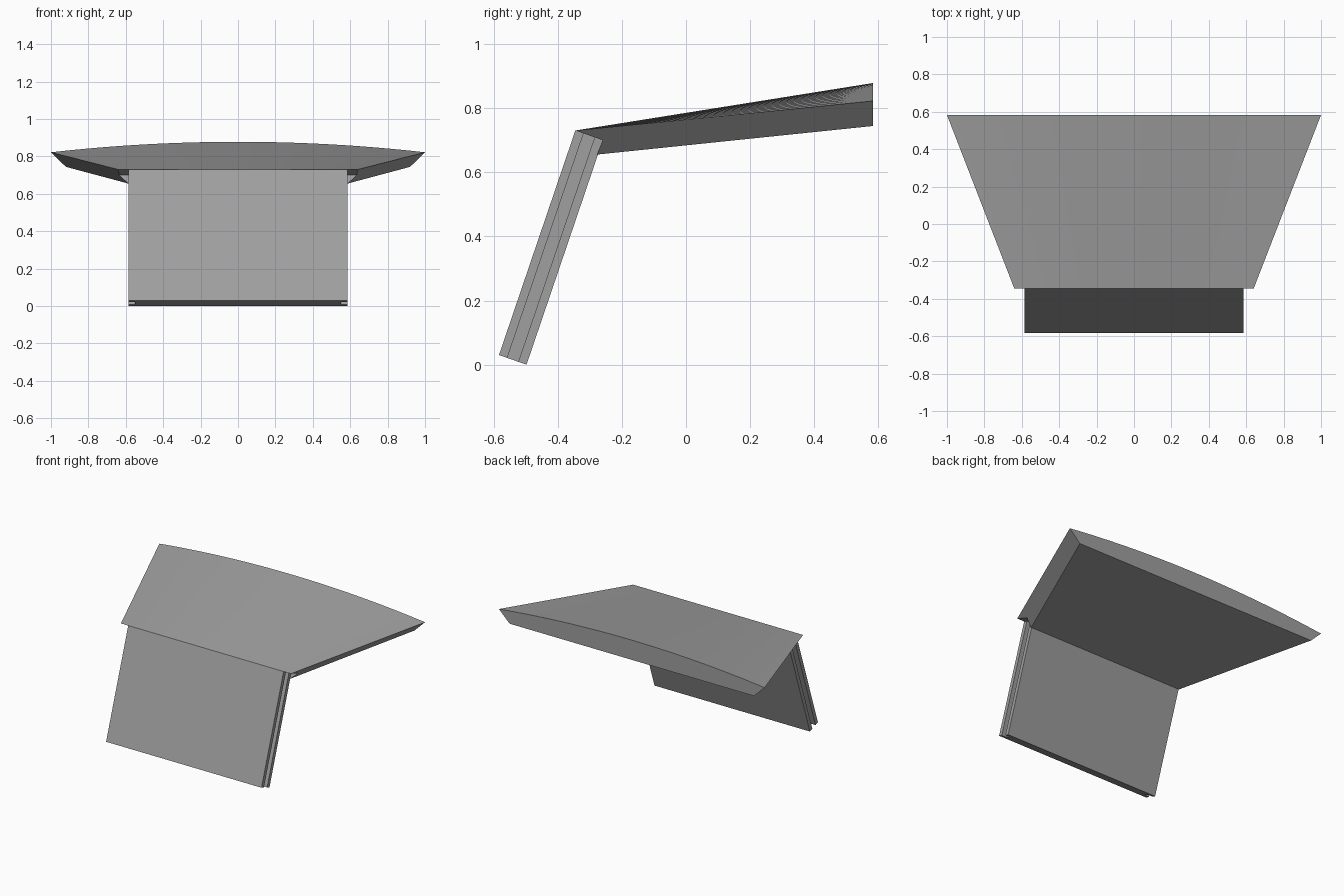
import bpy, bmesh
from mathutils import Vector

if "Cube" in bpy.data.objects:
    bpy.data.objects.remove(bpy.data.objects["Cube"])

grey = bpy.data.materials.new("mid grey")
grey.diffuse_color = (0.35, 0.35, 0.35, 1)
grey.use_nodes = True
grey.node_tree.nodes["Principled BSDF"].inputs["Base Color"].default_value = grey.diffuse_color


def finish(name, bm):
    bmesh.ops.remove_doubles(bm, verts=bm.verts, dist=1e-5)
    bmesh.ops.recalc_face_normals(bm, faces=bm.faces)
    mesh = bpy.data.meshes.new(name)
    bm.to_mesh(mesh)
    bm.free()
    mesh.materials.append(grey)
    obj = bpy.data.objects.new(name, mesh)
    bpy.context.collection.objects.link(obj)
    bpy.context.view_layer.objects.active = obj
    obj.select_set(True)
    bpy.ops.object.shade_smooth_by_angle(angle=0.35)
    obj.select_set(False)


# Leaning panel: cross-section with a groove in each end, swept up the lean
foot_front, foot_back = Vector((0, -0.583, 0.03)), Vector((0, -0.497, 0))
lean = Vector((0, 0.238, 0.70))
W, DEPTH = 0.585, 0.035
half = [(W, 0), (W, 0.3), (W - DEPTH, 0.3), (W - DEPTH, 0.7), (W, 0.7), (W, 1)]
section = half + [(-x, t) for x, t in reversed(half)]
bm = bmesh.new()
low = [foot_front.lerp(foot_back, t) + Vector((x, 0, 0)) for x, t in section]
rings = [[bm.verts.new(p + k * lean) for p in low] for k in (0, 1)]
for ring in rings:
    bm.faces.new(ring)
n = len(section)
for i in range(n):
    j = (i + 1) % n
    bm.faces.new((rings[0][i], rings[0][j], rings[1][j], rings[1][i]))
finish("leaning_panel", bm)

# Flared top: (half width, y, z) rows around the profile, back top row arched
rows = [(0.64, -0.345, 0.73, 0), (1.0, 0.583, 0.822, 0.056),
        (0.92, 0.583, 0.744, 0), (0.587, -0.277, 0.655, 0),
        (0.635, -0.26, 0.70, 0)]
COLS = 32
bm = bmesh.new()
grid = []
for w, y, z, rise in rows:
    us = [2 * i / COLS - 1 for i in range(COLS + 1)]
    grid.append([bm.verts.new((u * w, y, z + rise * (1 - u * u))) for u in us])
for r in range(len(rows)):
    a, b = grid[r], grid[(r + 1) % len(rows)]
    for i in range(COLS):
        bm.faces.new((a[i], a[i + 1], b[i + 1], b[i]))
# Slanted side walls
for end in (0, COLS):
    bm.faces.new([row[end] for row in grid])
finish("flared_top", bm)
